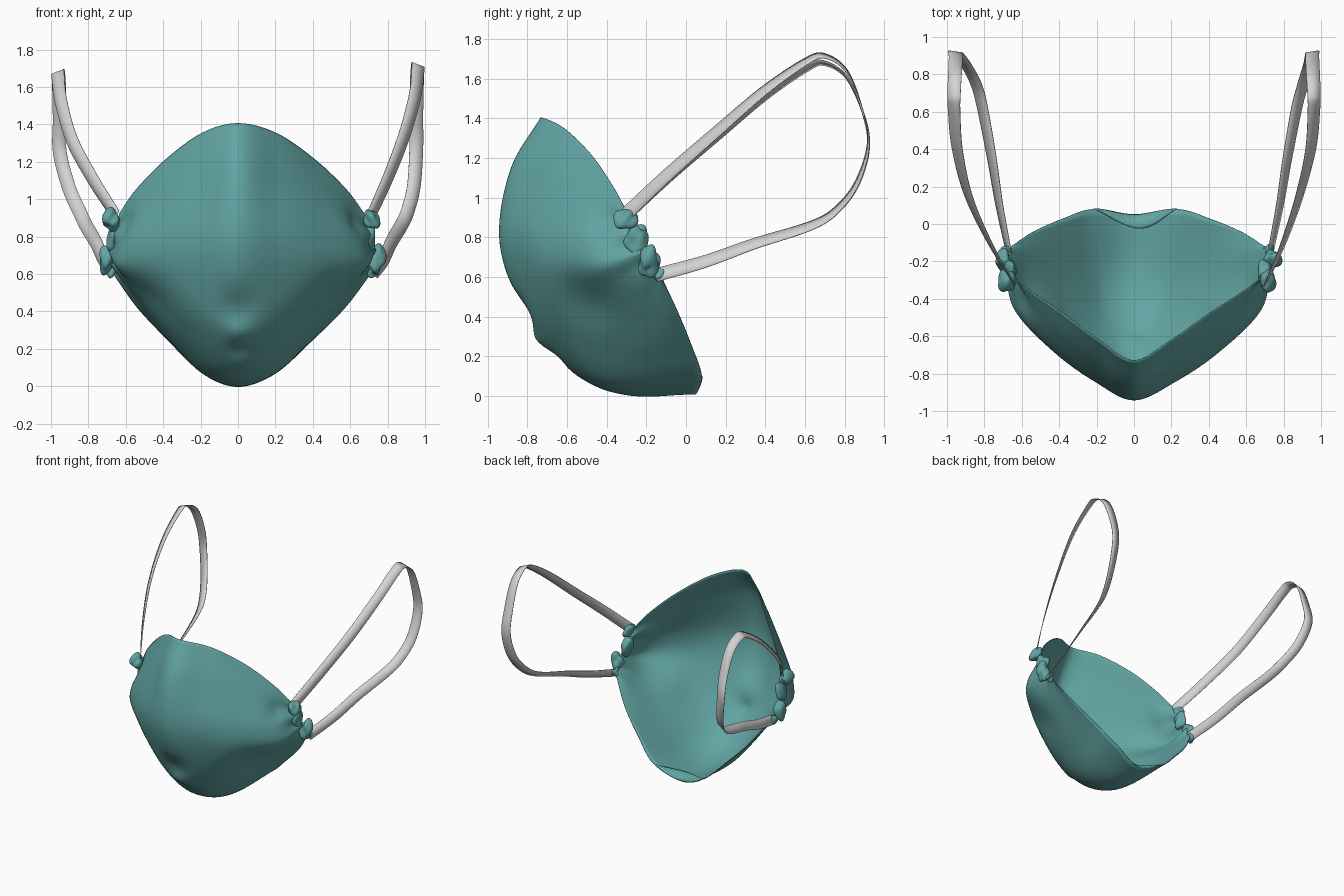
import bpy, math
from mathutils import Vector

if "Cube" in bpy.data.objects:
    bpy.data.objects.remove(bpy.data.objects["Cube"])


def material(name, rgb):
    m = bpy.data.materials.new(name)
    m.diffuse_color = (*rgb, 1)
    m.use_nodes = True
    m.node_tree.nodes["Principled BSDF"].inputs["Base Color"].default_value = m.diffuse_color
    return m


TEAL = material("teal cloth", (0.12, 0.375, 0.365))
GREY = material("light grey elastic", (0.66, 0.66, 0.66))


def spline(pts, t):
    """Catmull-Rom point at t in 0..1 along pts."""
    n = len(pts) - 1
    i = min(int(t * n), n - 1)
    f = t * n - i
    b, c = pts[i], pts[i + 1]
    a = pts[i - 1] if i > 0 else b * 2 - c
    d = pts[i + 2] if i + 2 <= n else c * 2 - b
    return 0.5 * (2 * b + (c - a) * f + (2 * a - 5 * b + 4 * c - d) * f * f
                  + (3 * b - a - 3 * c + d) * f ** 3)


def sheet(name, grid, mat, thick):
    """Smooth cloth sheet from a grid of points."""
    w = len(grid[0])
    verts = [p for row in grid for p in row]
    faces = [(j * w + i, (j + 1) * w + i, (j + 1) * w + i + 1, j * w + i + 1)
             for j in range(len(grid) - 1) for i in range(w - 1)]
    me = bpy.data.meshes.new(name)
    me.from_pydata(verts, [], faces)
    me.materials.append(mat)
    me.shade_smooth()
    ob = bpy.data.objects.new(name, me)
    bpy.context.collection.objects.link(ob)
    s = ob.modifiers.new("thickness", "SOLIDIFY")
    s.thickness, s.offset = thick, 0
    return ob


# Mask shell: rows from top rim to chin rim, each from centre line to ear
ROWS = [
    [(0, -.73, 1.405), (.2, -.62, 1.355), (.4, -.48, 1.22), (.57, -.37, 1.06), (.67, -.30, .93)],
    [(0, -.88, 1.15), (.22, -.74, 1.12), (.42, -.59, 1.04), (.58, -.44, .95), (.69, -.28, .86)],
    [(0, -.94, .82), (.22, -.84, .82), (.44, -.685, .80), (.64, -.48, .79), (.71, -.25, .80)],
    [(0, -.87, .53), (.22, -.79, .55), (.45, -.66, .60), (.68, -.45, .66), (.72, -.22, .74)],
    [(0, -.73, .27), (.2, -.66, .30), (.42, -.52, .40), (.63, -.36, .56), (.72, -.18, .69)],
    [(0, -.42, .04), (.18, -.38, .08), (.36, -.28, .23), (.55, -.20, .44), (.71, -.15, .64)],
    [(0, .05, .012), (.23, .08, .10), (.40, .03, .25), (.57, -.04, .42), (.70, -.12, .59)],
]
LEFT = 0.94   # the left half is a little narrower

# Dents and bumps in the cloth: centre, radius, push
BUMPS = [
    ((0, -.82, .42), .11, (0, .04, 0)),
    ((0, -.74, .29), .06, (0, -.015, 0)),
    ((0, -.65, .19), .06, (0, .012, .01)),
    ((0, -.20, .01), .18, (0, 0, -.014)),
]
for s in (-1, 1):
    BUMPS += [((s * .50, -.50, .46), .16, (-s * .018, .022, .008)),
              ((s * .62, -.42, .86), .07, (-s * .015, .015, 0))]


def full_row(row):
    r = [Vector(p) for p in row]
    return [Vector((-p.x * LEFT, p.y, p.z)) for p in r[:0:-1]] + r


def shell_point(u, v):
    p = spline([spline(r, v) for r in KEY], u)
    q = p.copy()
    for c, rad, push in BUMPS:
        q += Vector(push) * math.exp(-((p - Vector(c)).length / rad) ** 2)
    # pleats gathering at the ears
    k = abs(2 * v - 1)
    amp = .022 * k ** 7 * math.sin(math.pi * u)
    q += Vector((math.copysign(.6, v - .5), -.7, 0)) * amp * math.sin(u * 26)
    return q


KEY = [full_row(r) for r in ROWS]
NU, NV = 72, 96
grid = [[shell_point(j / NU, i / NV) for i in range(NV + 1)] for j in range(NU + 1)]
sheet("mask_shell", grid, TEAL, .006)

# Flap folded inward at the chin
flap = []
for j in range(7):
    f = j / 6
    row = []
    for i in range(25):
        v = .375 + .25 * i / 24
        p = spline(KEY[-1], v)
        k = math.cos((v - .5) / .125 * math.pi / 2) ** 1.2 if 0 < i < 24 else 0
        row.append(p + Vector((.03, -.075, .04)) * k * f + Vector((0, .012, .01)) * k * math.sin(f * math.pi))
    flap.append(row)
sheet("chin_flap", flap, TEAL, .006)

# Ear loops: twisted ribbons
LOOP = [(.71, -.31, .91), (.80, -.1, 1.11), (.885, .15, 1.33), (.945, .4, 1.545), (.962, .61, 1.69),
        (.962, .70, 1.715), (.957, .81, 1.64), (.953, .89, 1.45), (.953, .92, 1.27), (.94, .86, 1.07),
        (.905, .75, .93), (.87, .62, .855), (.82, .35, .77), (.78, .1, .68), (.73, -.15, .61)]


def ear_loop(name, s):
    pts = [Vector(p) for p in LOOP]
    if s < 0:   # the left loop sits slightly lower and closer in
        pts = [Vector((-p.x + .06 * min(1, max(0, (1.25 - p.z) / .3)), p.y,
                       p.z - .045 * max(0, p.z - .9))) for p in pts]
    n = 110
    rows = []
    for i in range(n + 1):
        t = i / n
        p = spline(pts, t)
        tan = (spline(pts, min(1, t + .005)) - spline(pts, max(0, t - .005))).normalized()
        side = Vector((s, 0, 0))
        side = (side - tan * side.dot(tan)).normalized()
        a = math.radians(25 + 130 * t)
        w = (tan.cross(side) * math.cos(a) * s + side * math.sin(a)) * .037
        rows.append([p - w, p, p + w])
    sheet(name, rows, GREY, .004)


# Crumpled cloth knots where the loops are tied
KNOTS = [((.715, -.305, .89), (.045, .058, .055)), ((.70, -.25, .79), (.038, .055, .075)),
         ((.742, -.19, .68), (.042, .052, .075)), ((.72, -.14, .615), (.026, .030, .035))]


def knot(name, s, c, r, seed):
    bpy.ops.mesh.primitive_ico_sphere_add(subdivisions=4, radius=1)
    ob = bpy.context.object
    ob.name = name
    k = 1 if s > 0 else LEFT + .01
    for vert in ob.data.vertices:
        d = vert.co.copy()
        m = 1 + .15 * math.sin(3 * d.x + 2.5 * d.z + seed) + .1 * math.sin(4 * d.y - 3 * d.z + 2 * seed)
        vert.co = Vector((s * k * (c[0] + d.x * r[0] * m), c[1] + d.y * r[1] * m, c[2] + d.z * r[2] * m))
    if s < 0:
        ob.data.flip_normals()
    ob.data.shade_smooth()
    ob.data.materials.append(TEAL)


for side_name, s in (("right", 1), ("left", -1)):
    ear_loop("ear_loop_" + side_name, s)
    for i, (c, r) in enumerate(KNOTS):
        knot(f"knot_{side_name}_{i + 1}", s, c, r, i * 1.7 + s)
